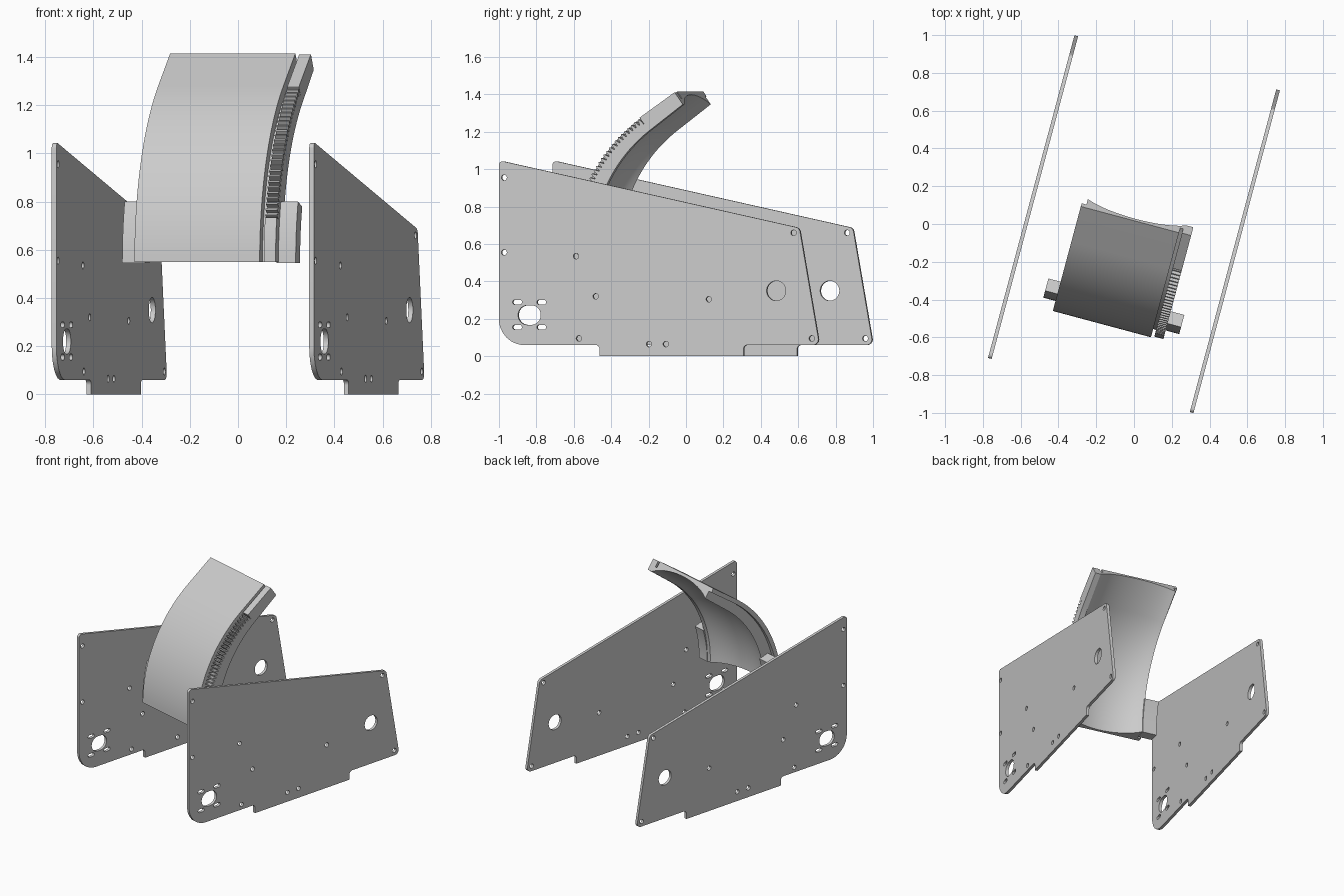
import bpy, bmesh, math
from mathutils import Matrix, Vector

if "Cube" in bpy.data.objects:
    bpy.data.objects.remove(bpy.data.objects["Cube"])

grey = bpy.data.materials.new("light_grey")
grey.use_nodes = True
grey.diffuse_color = (0.6, 0.6, 0.6, 1)
grey.node_tree.nodes["Principled BSDF"].inputs["Base Color"].default_value = (0.6, 0.6, 0.6, 1)

TURN = Matrix.Rotation(math.radians(-15), 4, 'Z')   # the whole assembly is turned
PLATE_X, PLATE_T = 0.553, 0.02
AXES = Matrix(((0, 0, 1, 0), (1, 0, 0, 0), (0, 1, 0, 0), (0, 0, 0, 1)))


def finish(ob):
    bpy.ops.object.select_all(action='DESELECT')
    ob.select_set(True)
    bpy.context.view_layer.objects.active = ob
    if ob.type == 'CURVE':
        bpy.ops.object.convert(target='MESH')
    bpy.ops.object.shade_smooth_by_angle(angle=math.radians(28))


# ---- side plates: filled outline with holes ----
def rounded(corners, steps=8):
    """Outline with each (x, y, radius) corner filleted."""
    out = []
    for i, (x, y, r) in enumerate(corners):
        p = Vector((x, y))
        if not r:
            out.append(p)
            continue
        a = (Vector(corners[i - 1][:2]) - p).normalized()
        b = (Vector(corners[(i + 1) % len(corners)][:2]) - p).normalized()
        half = a.angle(b) / 2
        c = p + (a + b).normalized() * r / math.sin(half)
        s = (p + a * r / math.tan(half) - c).normalized()
        e = (p + b * r / math.tan(half) - c).normalized()
        for k in range(steps + 1):
            out.append(c + s.lerp(e, k / steps).normalized() * r)
    return out


def slot(x, y, r, stretch=0.0, n=24):
    """Round hole, lengthened sideways by stretch on each side."""
    pts = []
    for k in range(n):
        a = 2 * math.pi * (k + 0.5) / n
        pts.append(Vector((x + r * math.cos(a) + math.copysign(stretch, math.cos(a)),
                           y + r * math.sin(a))))
    return pts


outline = rounded([(-0.885, 1.047, 0.02), (-0.885, 0.06, 0.14), (-0.328, 0.06, 0.022),
                   (-0.328, 0, 0), (0.469, 0, 0), (0.469, 0.06, 0.022),
                   (0.889, 0.06, 0.03), (0.778, 0.686, 0.03)])
holes = [slot(x, y, 0.015) for x, y in (
    (-0.856, 0.955), (-0.856, 0.555), (-0.458, 0.535), (-0.349, 0.32), (0.277, 0.305),
    (0.746, 0.66), (0.847, 0.095), (-0.442, 0.095), (-0.054, 0.065), (0.039, 0.065))]
holes += [slot(0.65, 0.35, 0.053, n=40), slot(-0.716, 0.22, 0.052, 0.011, 40)]
holes += [slot(-0.716 + sx * 0.067, 0.222 + sz * 0.067, 0.012, 0.014)
          for sx in (-1, 1) for sz in (-1, 1)]


def plate(name, x):
    cu = bpy.data.curves.new(name, 'CURVE')
    cu.dimensions, cu.fill_mode, cu.extrude = '2D', 'BOTH', PLATE_T / 2
    for loop in [outline] + holes:
        sp = cu.splines.new('POLY')
        sp.points.add(len(loop) - 1)
        for pt, p in zip(sp.points, loop):
            pt.co = (p.x, p.y, 0, 1)
        sp.use_cyclic_u = True
    cu.materials.append(grey)
    ob = bpy.data.objects.new(name, cu)
    bpy.context.collection.objects.link(ob)
    ob.matrix_world = TURN @ Matrix.Translation((x, 0, 0)) @ AXES
    finish(ob)


plate("left_plate", PLATE_X)
plate("right_plate", -PLATE_X)

# ---- hood: sections swept along an arc that ends in a straight tail ----
CY, CZ, R, BEND, END = 0.334, 0.55, 0.89, 55, 70.2


def path(x, depth, s):
    """Point at arc position s (degrees), at a depth below the outer skin."""
    a = math.radians(min(s, BEND))
    t = math.radians(max(0, s - BEND)) * R
    r = R - depth
    return (x, CY - r * math.cos(a) + t * math.sin(a), CZ + r * math.sin(a) + t * math.cos(a))


def sweep(name, section, stations):
    """section(s, i) gives (x, depth) pairs for station i."""
    bm = bmesh.new()
    rings = [[bm.verts.new(path(x, d, s)) for x, d in section(s, i)]
             for i, s in enumerate(stations)]
    for r0, r1 in zip(rings, rings[1:]):
        for k in range(len(r0)):
            j = (k + 1) % len(r0)
            bm.faces.new((r0[k], r0[j], r1[j], r1[k]))
    bm.faces.new(rings[0])
    bm.faces.new(rings[-1])
    bmesh.ops.recalc_face_normals(bm, faces=bm.faces)
    me = bpy.data.meshes.new(name)
    bm.to_mesh(me)
    bm.free()
    me.materials.append(grey)
    ob = bpy.data.objects.new(name, me)
    bpy.context.collection.objects.link(ob)
    ob.matrix_world = TURN
    finish(ob)


def box_section(x0, x1, d0, d1):
    return lambda s, i: [(x0, d0), (x1, d0), (x1, d1), (x0, d1)]


def spread(a, b, n):
    return [a + (b - a) * k / n for k in range(n + 1)]


def hood_section(s, i):
    thick = 0.125 - 0.042 * s / END
    pts = [(-0.296, 0), (0.242, 0), (0.242, 0.045), (0.308, 0.045), (0.308, thick)]
    # hollowed inner face
    for k in range(25):
        u = 1 - k / 12
        pts.append((0.27 * u, 0.02 + (thick - 0.02) * (1 - math.sqrt(1 - 0.75 * u * u)) * 2))
    return pts + [(-0.27, 0.03), (-0.296, 0.03)]


sweep("hood", hood_section, spread(0, BEND, 28) + [END])

# ---- gear rack along the hood's left edge ----
RACK = (0.258, 0.308)
TEETH_START, TEETH = 12, 27
sweep("rack_foot", box_section(*RACK, 0.008, 0.05), spread(0, TEETH_START, 6))
sweep("rack_tail", box_section(*RACK, 0.004, 0.05), [BEND, END])


def tooth_section(s, i):
    top = 0.036 if i % 4 in (0, 3) else 0.008
    return [(RACK[0], top), (RACK[1], top), (RACK[1], 0.05), (RACK[0], 0.05)]


pitch = (BEND - TEETH_START) / TEETH
sweep("rack_teeth", tooth_section,
      [TEETH_START + pitch * (n + f) for n in range(TEETH) for f in (0.05, 0.35, 0.6, 0.9)])

# ---- guide blocks at the foot of the hood ----
for name, x0, x1 in (("left_guide", 0.3, 0.382), ("right_guide", -0.363, -0.265)):
    sweep(name, box_section(x0, x1, 0.055, 0.125), spread(-0.4, 17.4, 8))
